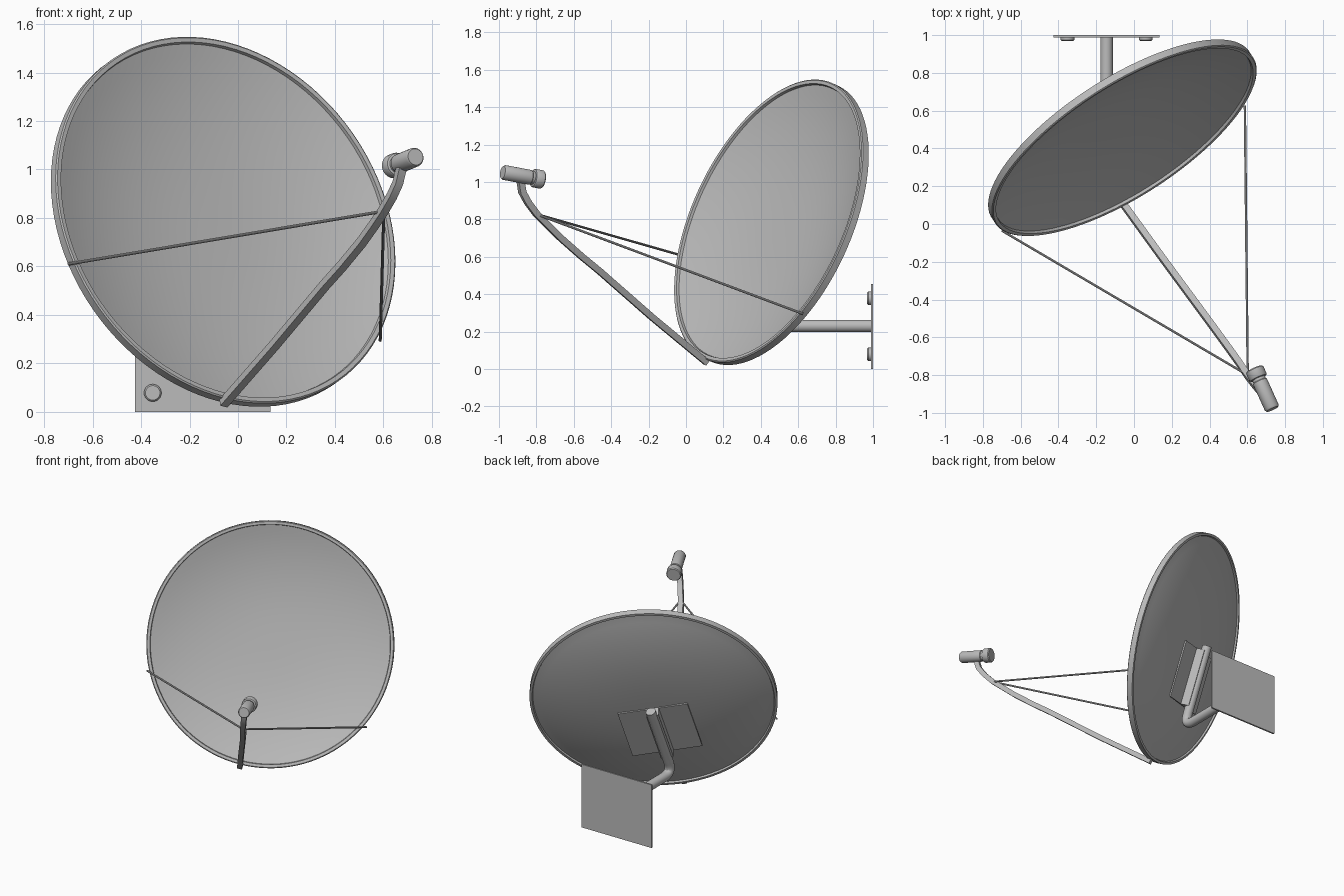
import bpy, bmesh, math
from mathutils import Vector, Matrix

cube = bpy.data.objects.get("Cube")
if cube:
    bpy.data.objects.remove(cube, do_unlink=True)

gray = bpy.data.materials.new("plain_gray")
gray.use_nodes = True
GRAY = (0.5, 0.5, 0.5, 1)
gray.diffuse_color = GRAY
gray.node_tree.nodes["Principled BSDF"].inputs["Base Color"].default_value = GRAY

# Tilted dish frame: local z is the dish axis, local y runs up the mount tube
axis = Vector((0.504, -0.783, 0.364)).normalized()
up = Vector((0, 0.421, 0.907)).normalized()
side = up.cross(axis).normalized()
up = axis.cross(side)
FRAME = Matrix.Translation((-0.06, 0.455, 0.785)) @ Matrix((side, up, axis)).transposed().to_4x4()


def finish(name, bm, matrix=Matrix(), smooth=True):
    bmesh.ops.remove_doubles(bm, verts=bm.verts, dist=1e-5)
    bmesh.ops.recalc_face_normals(bm, faces=bm.faces)
    bm.transform(matrix)
    mesh = bpy.data.meshes.new(name)
    bm.to_mesh(mesh)
    bm.free()
    mesh.materials.append(gray)
    ob = bpy.data.objects.new(name, mesh)
    bpy.context.collection.objects.link(ob)
    if smooth:
        bpy.ops.object.select_all(action="DESELECT")
        ob.select_set(True)
        bpy.context.view_layer.objects.active = ob
        bpy.ops.object.shade_smooth_by_angle(angle=math.radians(35))
    return ob


def lathe(name, profile, matrix, steps):
    """Revolve (radius, height) pairs around local z."""
    bm = bmesh.new()
    vs = [bm.verts.new((r, 0, h)) for r, h in profile]
    es = [bm.edges.new(pair) for pair in zip(vs, vs[1:])]
    bmesh.ops.spin(bm, geom=vs + es, axis=(0, 0, 1), cent=(0, 0, 0),
                   angle=math.tau, steps=steps, use_merge=True)
    return finish(name, bm, matrix)


def box(name, lo, hi, matrix=Matrix()):
    lo, hi = Vector(lo), Vector(hi)
    bm = bmesh.new()
    bmesh.ops.create_cube(bm, size=1)
    bm.transform(Matrix.Translation((lo + hi) / 2) @ Matrix.Diagonal(hi - lo).to_4x4())
    return finish(name, bm, matrix, False)


def sweep(name, points, section, across):
    """Carry a closed section along a path, keeping it square to 'across'."""
    bm = bmesh.new()
    pts = [Vector(p) for p in points]
    rings = []
    for i, p in enumerate(pts):
        tangent = (pts[min(i + 1, len(pts) - 1)] - pts[max(i - 1, 0)]).normalized()
        a = (across - tangent * across.dot(tangent)).normalized()
        b = tangent.cross(a)
        rings.append([bm.verts.new(p + a * u + b * v) for u, v in section])
    n = len(section)
    for r0, r1 in zip(rings, rings[1:]):
        for k in range(n):
            bm.faces.new((r0[k], r0[(k + 1) % n], r1[(k + 1) % n], r1[k]))
    bm.faces.new(rings[0][::-1])
    bm.faces.new(rings[-1])
    return finish(name, bm)


def circle(radius, n):
    return [(radius * math.cos(math.tau * k / n), radius * math.sin(math.tau * k / n)) for k in range(n)]


# Reflector: curved bowl with a raised flat rim, hollow behind
BOWL = 0.785
curve = [(BOWL * k / 16, (k / 16) ** 2.5) for k in range(17)]
front = [(r, -0.1 + 0.105 * f) for r, f in curve]
rim = [(0.788, 0.02), (0.806, 0.022), (0.812, 0.017), (0.812, -0.022), (0.795, -0.024), (0.79, -0.012)]
back = [(r, -0.113 + 0.1 * f) for r, f in reversed(curve)]
lathe("reflector_dish", front + rim + back, FRAME, 96)

# Bracket behind the dish: thin plate and channel that holds the tube
box("bracket_plate", (-0.235, -0.395, -0.12), (0.235, 0.012, -0.11), FRAME)
box("bracket_channel", (-0.042, -0.395, -0.18), (0.042, 0.012, -0.11), FRAME)

# Bent mount tube from the wall to the bracket
top = FRAME @ Vector((0, 0.045, -0.175))
top.x = -0.145
corner = top - up * ((top.z - 0.23) / up.z)
corner.x = -0.145
wall_end = Vector((-0.145, 0.992, 0.23))
start = corner + (top - corner).normalized() * 0.1
end = corner + Vector((0, 0.1, 0))
bend = [start.lerp(corner, k / 10).lerp(corner.lerp(end, k / 10), k / 10) for k in range(11)]
sweep("mount_tube", [top] + bend + [wall_end], circle(0.033, 24), Vector((1, 0, 0)))

# Wall plate with four bolts
box("wall_plate", (-0.425, 0.988, 0), (0.135, 1.0, 0.455))
for x in (-0.352, 0.062):
    for z in (0.078, 0.378):
        m = Matrix.Translation((x, 0.989, z)) @ Matrix.Rotation(math.pi / 2, 4, "X")
        lathe("wall_bolt", [(0, 0), (0.036, 0), (0.036, 0.014), (0.03, 0.02), (0, 0.02)], m, 24)

# Feed arm: square tube curving up toward the receiver
arm = [(-0.06, 0.11, 0.035), (0.15, -0.18, 0.275), (0.36, -0.465, 0.525), (0.43, -0.56, 0.603),
       (0.51, -0.67, 0.70), (0.56, -0.74, 0.77), (0.60, -0.80, 0.83), (0.635, -0.845, 0.89),
       (0.66, -0.875, 0.945), (0.675, -0.885, 1.01)]
h = 0.017
sweep("feed_arm", arm, [(-h, -h), (h, -h), (h, h), (-h, h)], side)

# Two stay rods from the arm to the rim
for name, foot in (("right_stay_rod", (-0.70, -0.035, 0.61)), ("left_stay_rod", (0.587, 0.625, 0.295))):
    sweep(name, [(0.602, -0.80, 0.828), foot], circle(0.0065, 10), Vector((0, 0, 1)))

# Receiver: wide horn, grooved neck and round body
tail, tip = Vector((0.637, -0.768, 1.012)), Vector((0.733, -0.98, 1.052))
length = (tip - tail).length
turn = (tip - tail).to_track_quat("Z", "Y").to_matrix().to_4x4()
lathe("receiver", [(0, 0), (0.045, 0), (0.05, 0.006), (0.05, 0.048), (0.046, 0.054), (0.036, 0.056),
                   (0.036, 0.07), (0.04, 0.074), (0.04, length - 0.01), (0.034, length), (0, length)],
      Matrix.Translation(tail) @ turn, 32)
